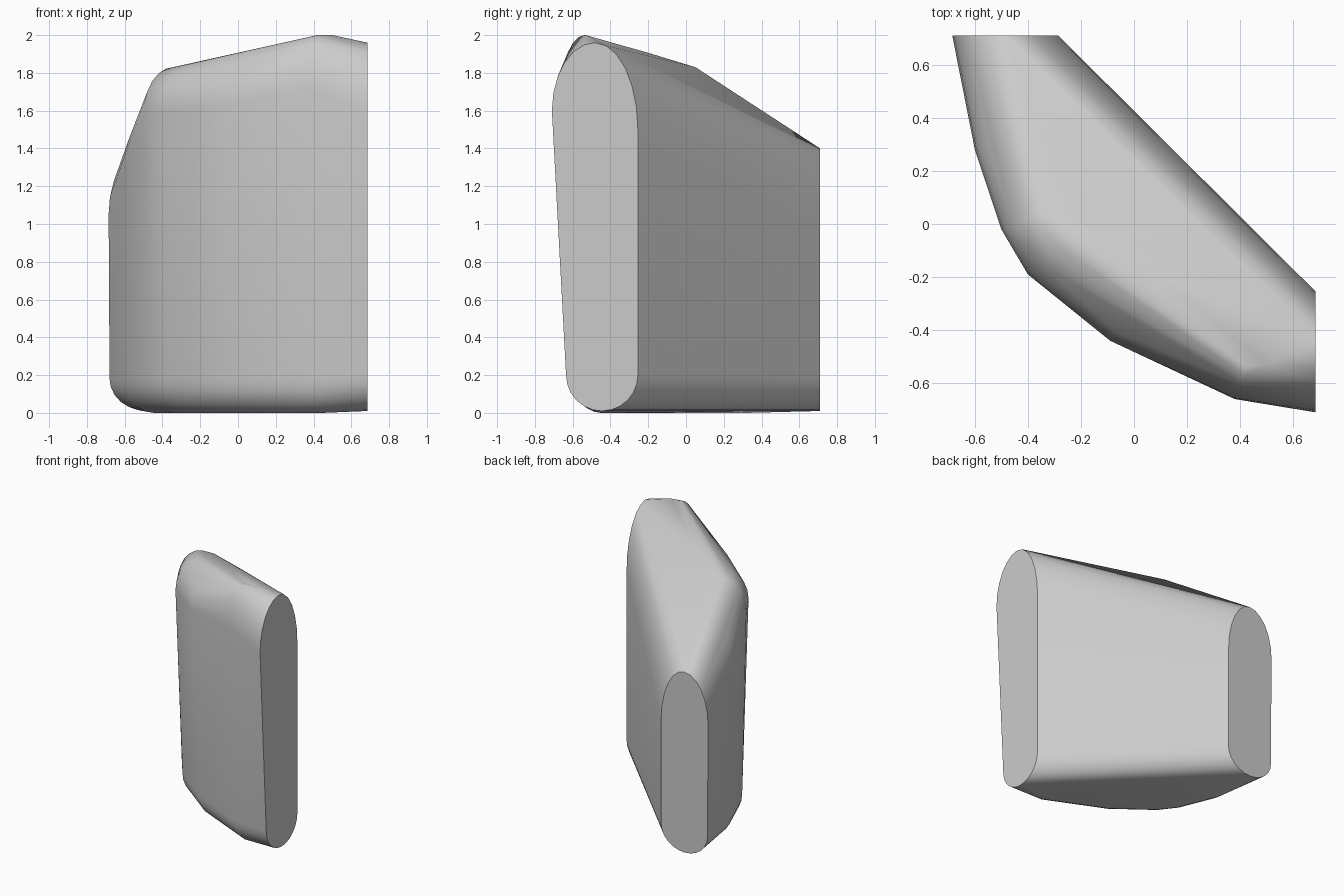
import bpy
import bmesh
from math import sin, cos, pi

cube = bpy.data.objects.get("Cube")
if cube:
    bpy.data.objects.remove(cube, do_unlink=True)

ARC = [i * pi / 12 for i in range(7)]


def end_outline(low, high, bottom_low, shoulder_low, shoulder_high, foot, floor, top):
    """Upright rounded outline of an end face, as (across, z) pairs."""
    mid, half = (low + high) / 2, (high - low) / 2
    foot_mid, foot_half = (bottom_low + high) / 2, (high - bottom_low) / 2
    pts = []
    for t in ARC:
        pts.append((mid - half * cos(t), shoulder_low + (top - shoulder_low) * sin(t)))
        pts.append((mid + half * cos(t), shoulder_high + (top - shoulder_high) * sin(t)))
        for side in (-1, 1):
            pts.append((foot_mid + side * foot_half * cos(t), foot - (foot - floor) * sin(t)))
    return pts


def rib(x, y, nx, ny, shoulder, top, inset, lean):
    """Rib of the curved outer wall, facing (nx, ny), rounded at both ends."""
    pts = []
    for t in ARC:
        d = inset * (1 - cos(t))
        pts.append((x - nx * d, y - ny * d, shoulder + (top - shoulder) * sin(t)))
        d = lean + 0.15 * (1 - cos(t))
        pts.append((x - nx * d, y - ny * d, 0.18 * (1 - sin(t))))
    return pts


# Two flat end faces
points = [(0.685, y, z) for y, z in
          end_outline(-0.71, -0.255, -0.635, 1.6, 1.5, 0.2, 0.01, 1.96)]
points += [(x, 0.71, z) for x, z in
           end_outline(-0.685, -0.285, -0.68, 1.05, 0.98, 0.18, 0.01, 1.4)]

# Curved outer wall between the ends
points += rib(-0.6, 0.28, -0.97, -0.24, 1.3, 1.6, 0.17, 0.01)
points += rib(-0.5, -0.02, -0.93, -0.37, 1.58, 1.83, 0.17, 0.03)
points += rib(-0.4, -0.19, -0.75, -0.66, 1.6, 1.85, 0.22, 0.05)
points += rib(-0.09, -0.44, -0.5, -0.87, 1.63, 1.9, 0.3, 0.06)
points += rib(0.38, -0.66, -0.3, -0.95, 1.7, 2.0, 0.13, 0.07)

# Crown of the sloping top
points += [(-0.24, 0.05, 1.83), (0.5, -0.53, 2.0)]

# Wrap everything in one convex skin
bm = bmesh.new()
for p in points:
    bm.verts.new(p)
bmesh.ops.remove_doubles(bm, verts=bm.verts, dist=0.002)
bmesh.ops.convex_hull(bm, input=bm.verts)
bmesh.ops.delete(bm, geom=[v for v in bm.verts if not v.link_faces], context="VERTS")
bmesh.ops.dissolve_limit(bm, angle_limit=0.01, verts=bm.verts, edges=bm.edges)
bmesh.ops.recalc_face_normals(bm, faces=bm.faces)

mesh = bpy.data.meshes.new("curved_block")
bm.to_mesh(mesh)
bm.free()
block = bpy.data.objects.new("curved_block", mesh)
bpy.context.collection.objects.link(block)

# Plain grey finish
grey = bpy.data.materials.new("light_grey")
grey.use_nodes = True
colour = (0.6, 0.6, 0.6, 1)
grey.diffuse_color = colour
grey.node_tree.nodes["Principled BSDF"].inputs["Base Color"].default_value = colour
mesh.materials.append(grey)

bpy.ops.object.select_all(action="DESELECT")
block.select_set(True)
bpy.context.view_layer.objects.active = block
bpy.ops.object.shade_smooth_by_angle(angle=pi / 5)
